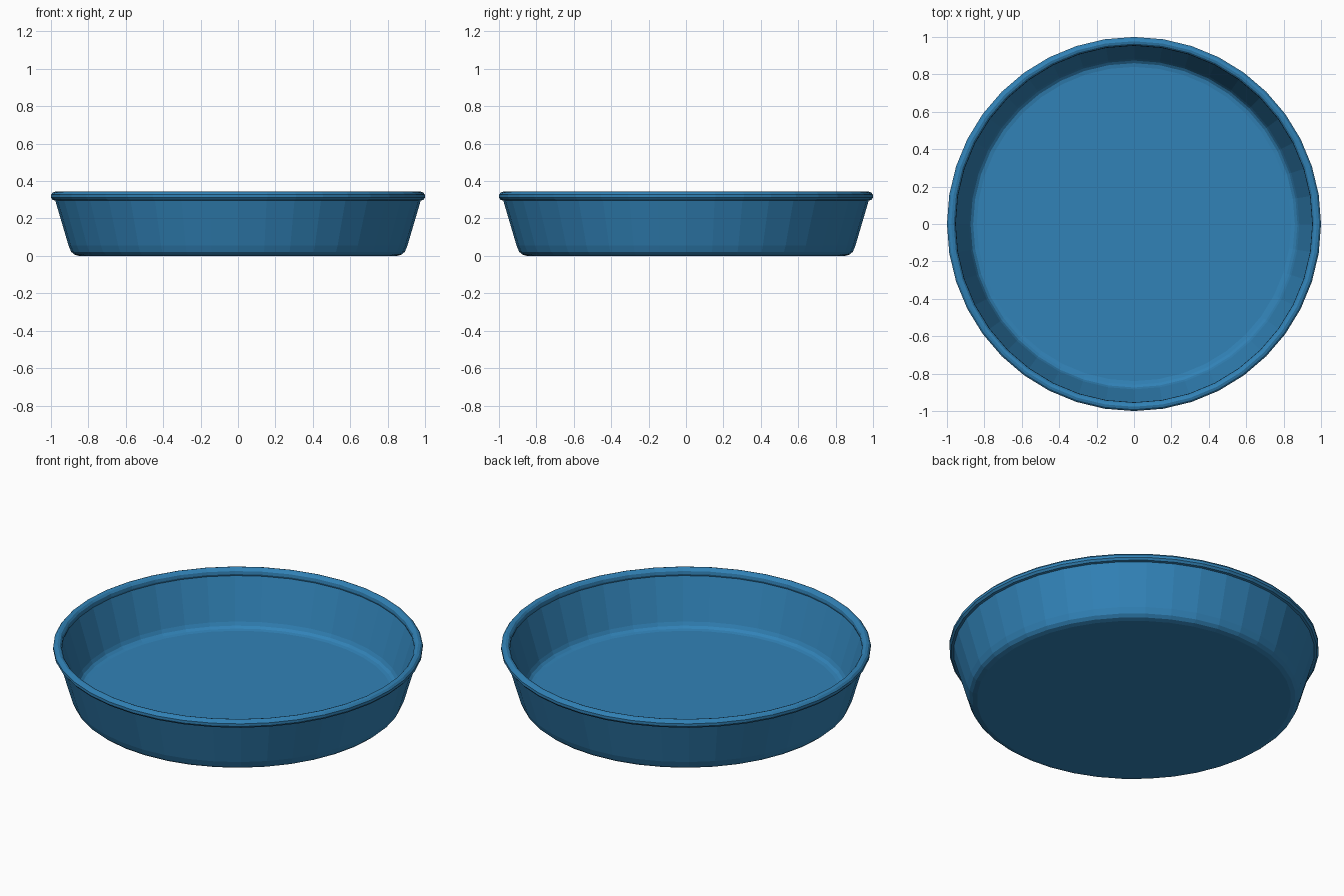
import bpy
import bmesh
from math import cos, sin, tau

cube = bpy.data.objects.get("Cube")
if cube:
    bpy.data.objects.remove(cube, do_unlink=True)

SIDES = 40

# Single glaze colour
blue = bpy.data.materials.new("blue")
blue.use_nodes = True
colour = (0.031, 0.225, 0.475, 1.0)
blue.diffuse_color = colour
blue.node_tree.nodes["Principled BSDF"].inputs["Base Color"].default_value = colour

# Cross-section as (radius, height), from under the base, over the rim, to the floor
foot = [(0.85, 0.0), (0.875, 0.007), (0.892, 0.022), (0.906, 0.055)]
rim = [(0.977, 0.296), (0.99, 0.299), (1.0, 0.311), (1.0, 0.327), (0.99, 0.339),
       (0.977, 0.343), (0.964, 0.339), (0.955, 0.328), (0.953, 0.311), (0.957, 0.3)]
floor_edge = [(0.884, 0.06), (0.874, 0.04), (0.86, 0.029), (0.84, 0.025)]
profile = foot + rim + floor_edge


def lathe(name, section, material):
    """Turn a section about z and close both ends with flat discs."""
    bm = bmesh.new()
    rings = [[bm.verts.new((r * cos(tau * i / SIDES), r * sin(tau * i / SIDES), z))
              for i in range(SIDES)] for r, z in section]
    for low, high in zip(rings, rings[1:]):
        for i in range(SIDES):
            j = (i + 1) % SIDES
            bm.faces.new((low[i], low[j], high[j], high[i]))
    bm.faces.new(rings[0][::-1])
    bm.faces.new(rings[-1])
    bmesh.ops.recalc_face_normals(bm, faces=bm.faces)
    mesh = bpy.data.meshes.new(name)
    bm.to_mesh(mesh)
    bm.free()
    mesh.materials.append(material)
    obj = bpy.data.objects.new(name, mesh)
    bpy.context.collection.objects.link(obj)
    return obj


# Round dish with sloping wall and rolled rim
lathe("round_dish", profile, blue)
